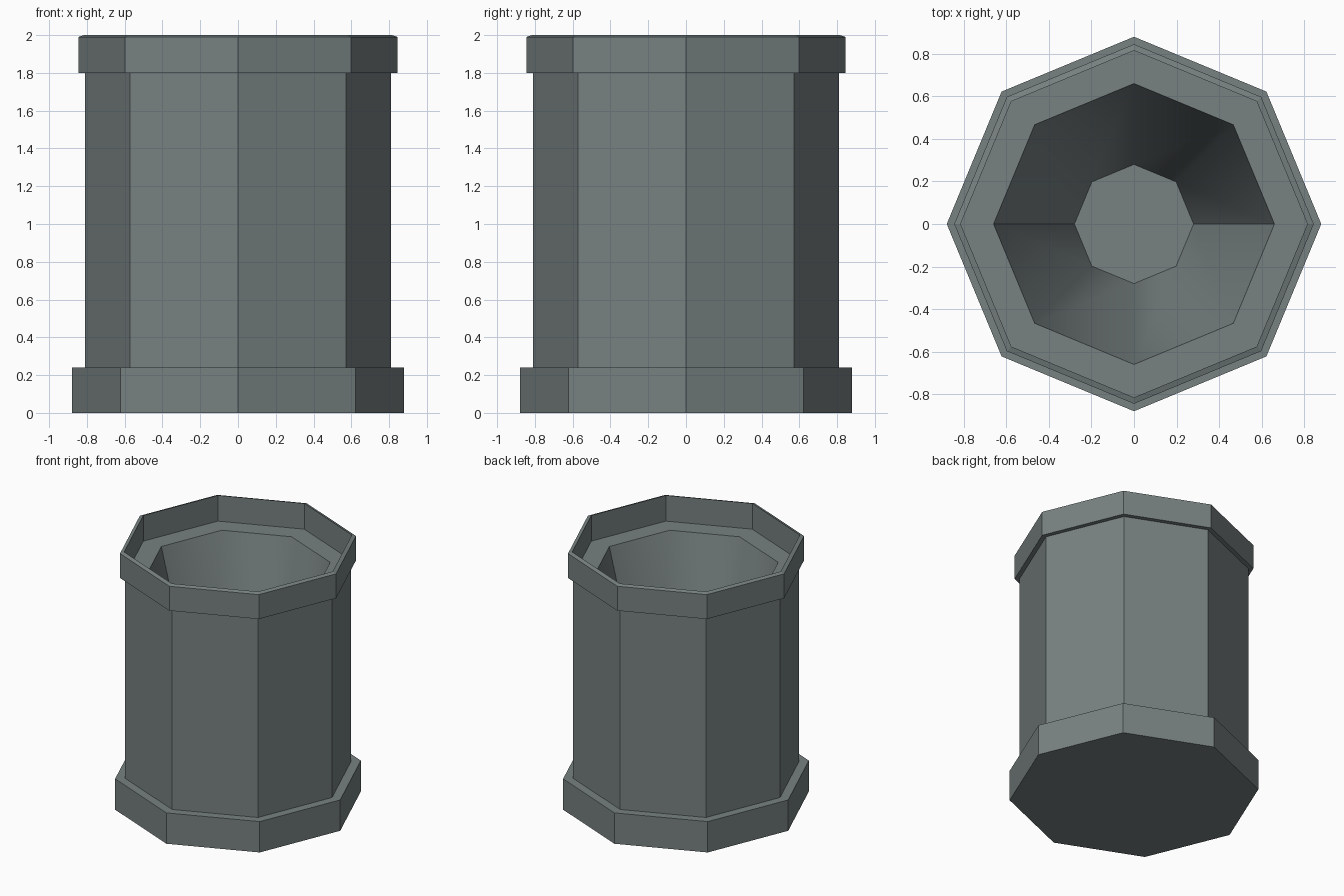
import bpy, bmesh, math

if "Cube" in bpy.data.objects:
    bpy.data.objects.remove(bpy.data.objects["Cube"])

SIDES = 8

stone = bpy.data.materials.new("grey_green_stone")
stone.diffuse_color = (0.185, 0.218, 0.218, 1.0)
stone.use_nodes = True
stone.node_tree.nodes["Principled BSDF"].inputs["Base Color"].default_value = stone.diffuse_color


def lathe(name, profile, smooth=False):
    """Octagonal revolve of (radius, z) points; radius 0 closes with a flat cap."""
    bm = bmesh.new()
    rings = []
    for r, z in profile:
        if r == 0:
            rings.append(None)
            continue
        rings.append([bm.verts.new((r * math.cos(2 * math.pi * i / SIDES),
                                    r * math.sin(2 * math.pi * i / SIDES), z))
                      for i in range(SIDES)])
    for a, b in zip(rings, rings[1:]):
        if a is None:
            bm.faces.new(list(reversed(b)))
        elif b is None:
            bm.faces.new(a)
        else:
            for i in range(SIDES):
                j = (i + 1) % SIDES
                f = bm.faces.new((a[i], a[j], b[j], b[i]))
                f.smooth = smooth
    # smooth walls keep a crease along the x axis, where the two halves meet
    if smooth:
        for e in bm.edges:
            if all(abs(v.co.y) < 1e-5 for v in e.verts):
                e.smooth = False
    mesh = bpy.data.meshes.new(name)
    bm.to_mesh(mesh)
    bm.free()
    mesh.materials.append(stone)
    obj = bpy.data.objects.new(name, mesh)
    bpy.context.collection.objects.link(obj)
    return obj


# foot with underside and step
lathe("base", [(0, 0), (0.88, 0), (0.88, 0.24), (0.81, 0.24)])

# outer wall
lathe("body", [(0.81, 0.24), (0.81, 1.8)])

# raised collar, slightly sloped on top, and the ledge inside it
lathe("rim", [(0.81, 1.8), (0.845, 1.8), (0.845, 1.99), (0.815, 2.0),
              (0.815, 1.8), (0.66, 1.8)])

# tapering hollow
lathe("hollow_wall", [(0.66, 1.8), (0.28, 0.3)], smooth=True)
lathe("hollow_floor", [(0.28, 0.3), (0, 0.3)])
